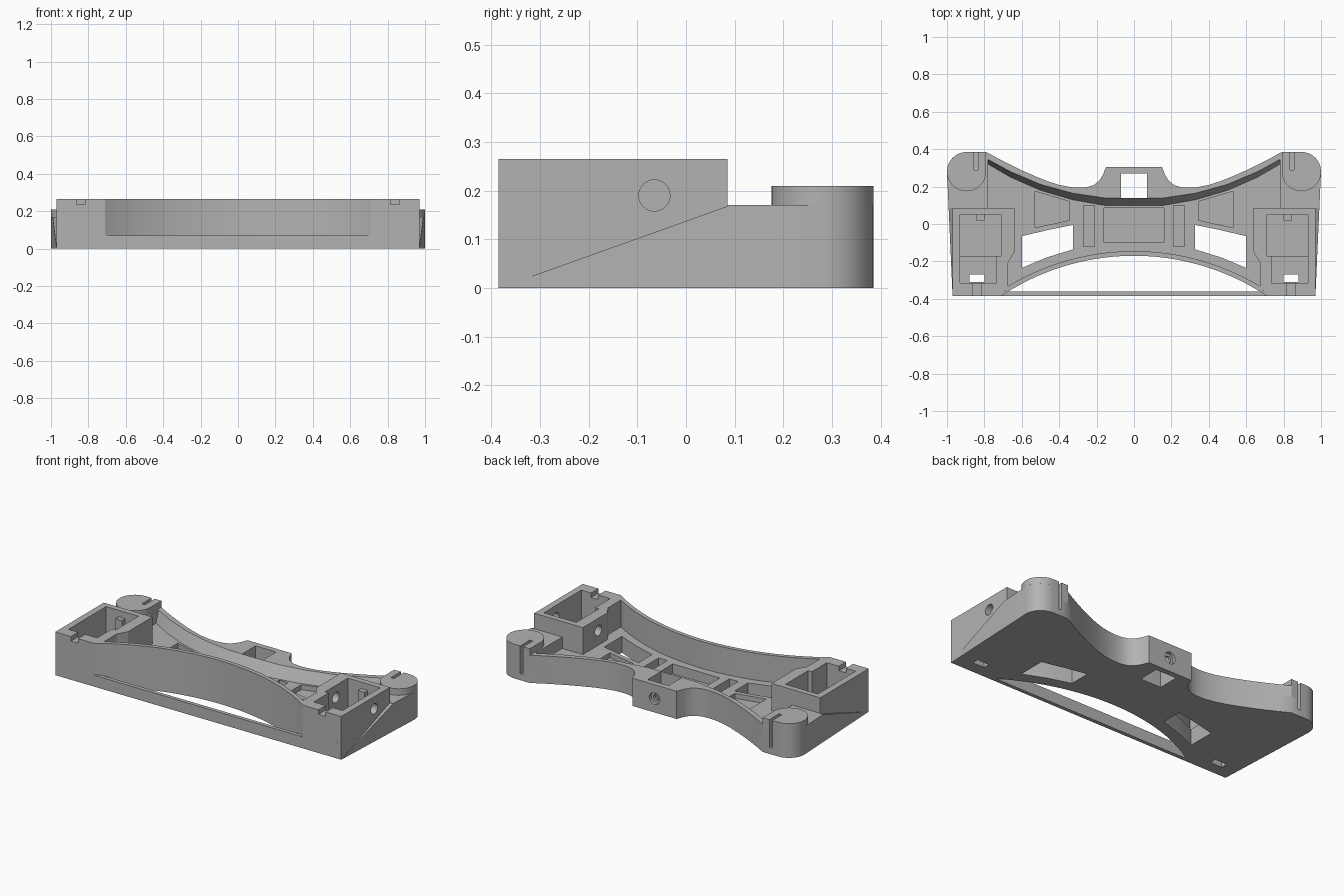
import bpy, bmesh, math
from mathutils import Vector

if "Cube" in bpy.data.objects:
    bpy.data.objects.remove(bpy.data.objects["Cube"])

grey = bpy.data.materials.new("plain grey")
grey.diffuse_color = (0.45, 0.45, 0.45, 1)
grey.use_nodes = True
grey.node_tree.nodes["Principled BSDF"].inputs["Base Color"].default_value = grey.diffuse_color
scene = bpy.context.scene.collection


def make(name, bm):
    bmesh.ops.recalc_face_normals(bm, faces=bm.faces)
    me = bpy.data.meshes.new(name)
    bm.to_mesh(me)
    bm.free()
    me.materials.append(grey)
    ob = bpy.data.objects.new(name, me)
    scene.objects.link(ob)
    return ob


def prism(name, pts, z0, z1, top=None, s=1):
    bm = bmesh.new()
    lo = [bm.verts.new((s * x, y, z0)) for x, y in pts]
    hi = [bm.verts.new((s * x, y, z1)) for x, y in (top or pts)]
    bm.faces.new(lo)
    bm.faces.new(hi)
    n = len(lo)
    for i in range(n):
        j = (i + 1) % n
        bm.faces.new((lo[i], lo[j], hi[j], hi[i]))
    return make(name, bm)


def box(name, x0, x1, y0, y1, z0, z1, s=1):
    return prism(name, [(x0, y0), (x1, y0), (x1, y1), (x0, y1)], z0, z1, s=s)


def rod(name, a, b, r, n=32):
    a, b = Vector(a), Vector(b)
    bm = bmesh.new()
    bmesh.ops.create_cone(bm, cap_ends=True, segments=n, radius1=r, radius2=r, depth=(b - a).length)
    rot = (b - a).to_track_quat('Z', 'Y').to_matrix()
    for v in bm.verts:
        v.co = rot @ v.co + (a + b) / 2
    return make(name, bm)


def arc(cx, cy, r, a0, a1, n):
    return [(cx + r * math.cos(math.radians(a0 + (a1 - a0) * i / n)),
             cy + r * math.sin(math.radians(a0 + (a1 - a0) * i / n))) for i in range(n + 1)]


def both(pts):
    return pts + [(-x, y) for x, y in reversed(pts)]


def front_arc(r, half, n=40):
    a = math.degrees(math.asin(half / r))
    return arc(0, -1.45, r, 90 + a, 90 - a, n)


def cut(ob, cutters):
    for c in cutters:
        m = ob.modifiers.new("cut", 'BOOLEAN')
        m.operation, m.solver, m.object = 'DIFFERENCE', 'EXACT', c
    dg = bpy.context.evaluated_depsgraph_get()
    me = bpy.data.meshes.new_from_object(ob.evaluated_get(dg))
    ob.modifiers.clear()
    ob.data = me


# shared outlines, right half
curve = [(.79, .385), (.73, .352), (.66, .316), (.6, .287), (.53, .256), (.46, .228), (.4, .209),
         (.34, .197), (.29, .194), (.25, .197), (.215, .208), (.185, .232), (.165, .265), (.15, .305)]
corner = arc(.895, .28, .105, 0, 90, 12)
R_OUT, R_IN = 1.28, 1.305

# floor plate
half = [(.97, -.385), (.97, .085), (.991, .085)] + corner + curve
floor = prism("floor_plate", both(half) + front_arc(R_OUT, .71), 0, .10)

# drafted rear rim
rim_lo = [(.16, .10), (.33, .13), (.5, .18), (.66, .25), (.78, .32)]
rim_hi = [(.16, .14), (.33, .165), (.5, .212), (.66, .28), (.78, .345)]


def rim_outline(inner):
    h = inner + curve
    return h + [(-x, y) for x, y in reversed(h)]


rim = prism("rear_rim", rim_outline(rim_lo), .10, .17, rim_outline(rim_hi))

# arched front wall and thin tie bar under it
prism("arched_front_wall", front_arc(R_OUT, .71) + front_arc(R_IN, .675)[::-1], .10, .265)
box("front_tie_bar", -.715, .715, -.385, -.362, 0, .07)

# central cutters
hole = box("c", -.07, .07, .14, .27, -.1, .4)
screw = [rod("c", (0, .4, .085), (0, .285, .085), .036), rod("c", (0, .4, .085), (0, .2, .085), .02)]
floor_cuts = [hole, box("c", -.16, .16, -.1, .085, .04, .3)] + screw
trash = list(floor_cuts)
cut(rim, [hole] + screw)

for s, side in ((1, "right"), (-1, "left")):
    # corner shelf, clamp boss and side gusset
    shelf = prism(side + "_corner_shelf", [(.78, .085), (.991, .085)] + corner + [(.79, .385), (.78, .345)],
                  .10, .17, s=s)
    boss = prism(side + "_clamp_boss", arc(.895, .28, .105, 180, 450, 40) + [(.79, .385)], .17, .21, s=s)
    bm = bmesh.new()
    for p in ((.97, -.385, 0), (.97, .085, 0), (.97, .085, .168), (.991, .085, 0), (.991, .085, .168)):
        bm.verts.new((s * p[0], p[1], p[2]))
    bmesh.ops.convex_hull(bm, input=bm.verts)
    make(side + "_side_gusset", bm)

    # bracket box on the front corner
    bracket = prism(side + "_bracket_box", [(.97, -.385), (.97, .085), (.64, .085), (.64, -.15), (.675, -.21),
                                            (.675, -.333), (.71, -.385)], .10, .265, s=s)
    box(side + "_bracket_post", .80, .845, .02, .051, .03, .225, s)

    # cutters for this side
    bore = [rod("c", (s * .89, .285, .05), (s * .89, .285, .4), .055),
            box("c", .835, .855, .29, .45, .04, .4, s)]
    pocket = [box("c", .71, .93, -.17, .05, .03, .4, s), box("c", .735, .93, -.315, -.16, .06, .4, s),
              box("c", .80, .88, -.31, -.27, -.1, .4, s)]
    holes = [rod("c", (s * .5, -.065, .19), (s * 1.1, -.065, .19), .032),
             rod("c", (s * .84, -.45, .235), (s * .84, -.29, .235), .025),
             rod("c", (s * .84, -.45, .13), (s * .84, -.29, .13), .026),
             box("c", .816, .864, -.45, -.29, .237, .4, s)]
    window = prism("c", [(.325, -.005), (.45, -.03), (.6, -.065), (.6, -.235), (.47, -.18), (.325, -.135)],
                   -.1, .2, s=s)
    slots = [box("c", .21, .27, -.12, .1, .04, .3, s),
             prism("c", [(.345, .02), (.345, .12), (.53, .175), (.53, -.02)], .07, .3, s=s)]
    cut(boss, bore)
    cut(shelf, bore)
    cut(bracket, pocket + holes)
    floor_cuts += bore + pocket + [window] + slots
    trash += bore + pocket + holes + [window] + slots

cut(floor, floor_cuts)
for c in trash:
    bpy.data.objects.remove(c)

# smooth curves, sharp edges
for ob in scene.objects:
    ob.data.shade_smooth()
    ob.data.set_sharp_from_angle(angle=math.radians(30))
